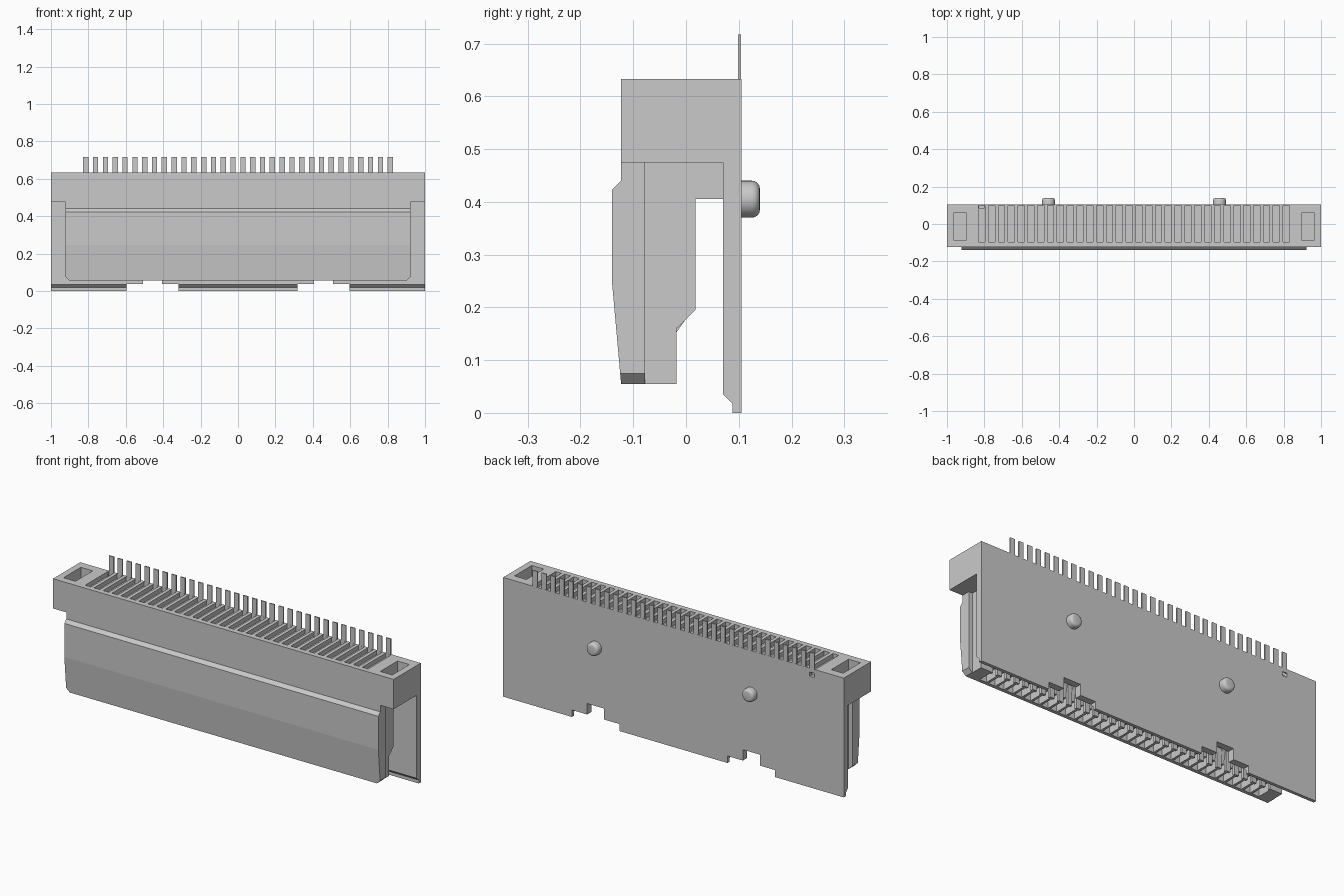
import bpy, bmesh

if "Cube" in bpy.data.objects:
    bpy.data.objects.remove(bpy.data.objects["Cube"], do_unlink=True)

grey = bpy.data.materials.new("light_grey")
grey.use_nodes = True
COLOUR = (0.59, 0.59, 0.59, 1)
grey.diffuse_color = COLOUR
grey.node_tree.nodes["Principled BSDF"].inputs["Base Color"].default_value = COLOUR

COUNT, PITCH = 32, 0.0525
contact_x = [(i - (COUNT - 1) / 2) * PITCH for i in range(COUNT)]


def finish(name, bm):
    bmesh.ops.recalc_face_normals(bm, faces=bm.faces)
    mesh = bpy.data.meshes.new(name)
    bm.to_mesh(mesh)
    bm.free()
    mesh.materials.append(grey)
    ob = bpy.data.objects.new(name, mesh)
    bpy.context.collection.objects.link(ob)
    return ob


def add_prism(bm, profile, x0, x1):
    """Extrude a (y, z) profile along x, closed at both ends."""
    rings = [[bm.verts.new((x, y, z)) for y, z in profile] for x in (x0, x1)]
    for ring in rings:
        bm.faces.new(ring)
    for i in range(len(profile)):
        bm.faces.new((rings[0][i - 1], rings[0][i], rings[1][i], rings[1][i - 1]))


def add_box(bm, cx, width, y0, y1, z0, z1):
    add_prism(bm, [(y0, z0), (y1, z0), (y1, z1), (y0, z1)],
              cx - width / 2, cx + width / 2)


def cut(ob, centres, *box):
    """Cut one row of equal, separate boxes out of an object."""
    bm = bmesh.new()
    for x in centres:
        add_box(bm, x, *box)
    cutter = finish("cutter", bm)
    cutter.hide_render = True
    mod = ob.modifiers.new("cut", "BOOLEAN")
    mod.object = cutter
    mod.operation = "DIFFERENCE"
    mod.solver = "EXACT"
    bpy.context.view_layer.objects.active = ob
    bpy.ops.object.modifier_apply(modifier=mod.name)
    bpy.data.objects.remove(cutter, do_unlink=True)


# Top block with end pockets and contact grooves
bm = bmesh.new()
add_prism(bm, [(-0.123, 0.475), (0.07, 0.475), (0.07, 0.633), (-0.123, 0.633)], -1, 1)
top_block = finish("top_block", bm)
cut(top_block, (-0.93, 0.93), 0.07, -0.085, 0.06, 0.55, 0.7)
cut(top_block, contact_x, 0.034, -0.095, 0.2, 0.61, 0.7)

# Back wall with a chamfered lower lip, stepped notches and matching grooves
bm = bmesh.new()
add_prism(bm, [(0.07, 0.633), (0.105, 0.633), (0.105, 0), (0.088, 0),
               (0.088, 0.018), (0.07, 0.035)], -1, 1)
back_wall = finish("back_wall", bm)
cut(back_wall, (-0.457, 0.457), 0.28, 0, 0.2, -0.1, 0.037)
cut(back_wall, (-0.457, 0.457), 0.1, 0, 0.2, -0.1, 0.095)
cut(back_wall, contact_x, 0.034, 0, 0.098, 0.61, 0.7)
cut(back_wall, contact_x[:1], 0.028, 0.085, 0.2, 0.59, 0.7)

# Front plate with chamfered lower corners
bm = bmesh.new()
add_prism(bm, [(-0.078, 0.475), (-0.123, 0.475), (-0.123, 0.44), (-0.14, 0.423),
               (-0.14, 0.245), (-0.123, 0.055), (-0.078, 0.055)], -0.922, 0.922)
corners = [e for e in bm.edges if all(v.co.z < 0.06 for v in e.verts)
           and abs(e.verts[0].co.x - e.verts[1].co.x) < 0.01]
bmesh.ops.bevel(bm, geom=corners, offset=0.02, segments=1, profile=0.5, affect="EDGES")
front_plate = finish("front_plate", bm)
cut(front_plate, contact_x, 0.04, -0.105, 0, 0, 0.15)

# Contact carrier: wells open downwards, slits open towards the back wall
bm = bmesh.new()
add_prism(bm, [(-0.078, 0.475), (0.07, 0.475), (0.07, 0.405), (0.018, 0.405),
               (0.018, 0.195), (-0.018, 0.16), (-0.018, 0.055), (-0.078, 0.055)], -0.9, 0.9)
carrier = finish("contact_carrier", bm)
cut(carrier, contact_x, 0.04, -0.2, -0.032, 0, 0.15)
cut(carrier, contact_x, 0.026, -0.05, 0.03, 0, 0.38)

# Spring contacts and solder tails
springs, tails = bmesh.new(), bmesh.new()
for x in contact_x:
    add_prism(springs, [(-0.045, 0.38), (0.012, 0.38), (0.012, 0.195), (-0.02, 0.15),
                        (-0.03, 0.09), (-0.045, 0.09)], x - 0.01, x + 0.01)
    add_box(tails, x, 0.028, 0.0985, 0.1045, 0.612, 0.717)
finish("spring_contacts", springs)
finish("solder_tails", tails)

# Rounded locating pegs on the back
for side, label in ((-1, "right"), (1, "left")):
    bpy.ops.mesh.primitive_cylinder_add(vertices=32, radius=0.035, depth=0.04,
                                        location=(side * 0.457, 0.12, 0.405),
                                        rotation=(-1.5708, 0, 0))
    peg = bpy.context.object
    peg.name = label + "_locating_peg"
    peg.data.materials.append(grey)
    bm = bmesh.new()
    bm.from_mesh(peg.data)
    rim = [e for e in bm.edges if all(v.co.z > 0 for v in e.verts)]
    bmesh.ops.bevel(bm, geom=rim, offset=0.015, segments=4, profile=0.5, affect="EDGES")
    bm.to_mesh(peg.data)
    bm.free()
    bpy.ops.object.shade_smooth_by_angle()
